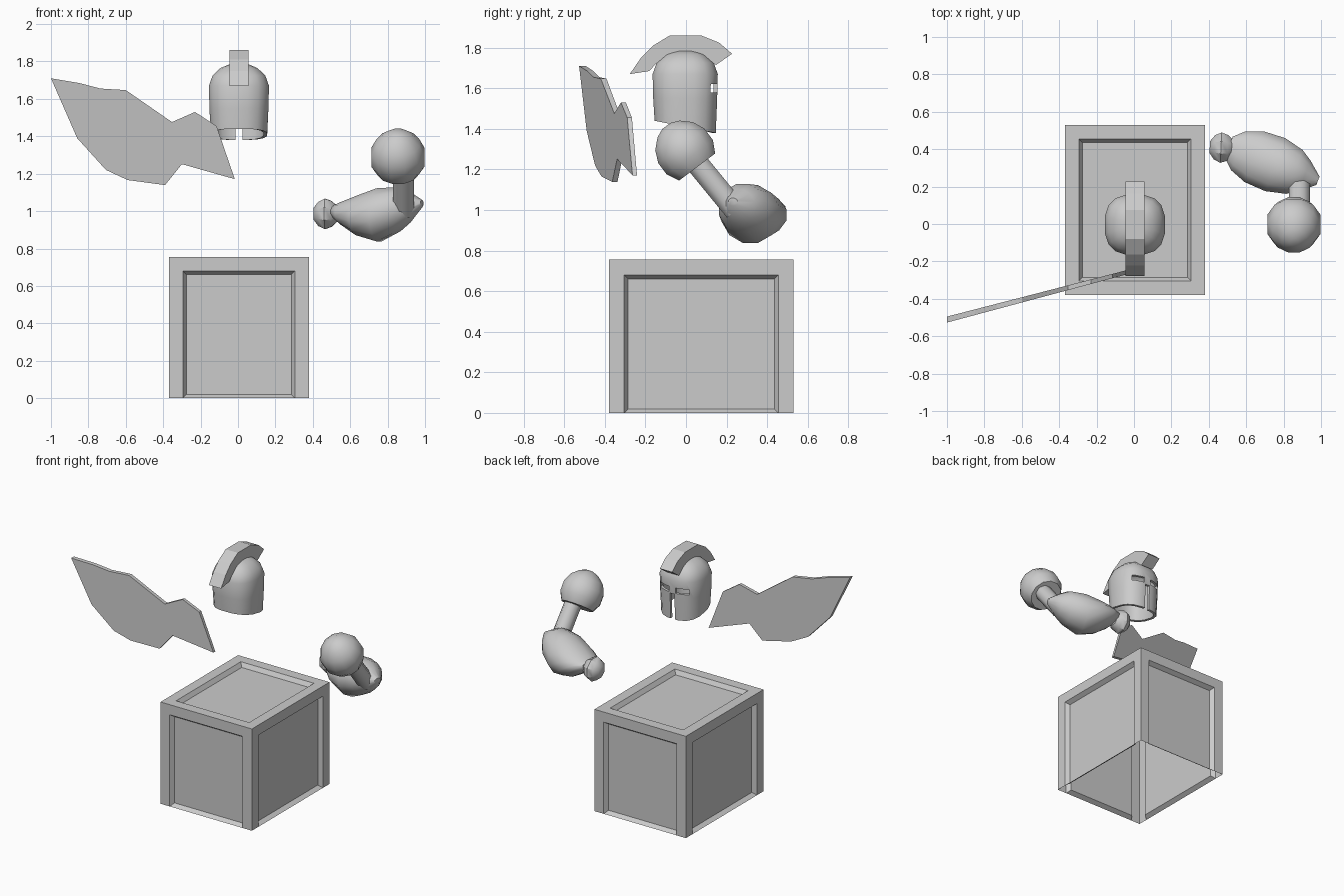
import bpy, bmesh, math
from mathutils import Vector as V

if "Cube" in bpy.data.objects:
    bpy.data.objects.remove(bpy.data.objects["Cube"])


def finish(name, bm, smooth=None):
    bmesh.ops.remove_doubles(bm, verts=bm.verts, dist=1e-5)
    bmesh.ops.recalc_face_normals(bm, faces=bm.faces)
    me = bpy.data.meshes.new(name)
    bm.to_mesh(me)
    bm.free()
    ob = bpy.data.objects.new(name, me)
    bpy.context.collection.objects.link(ob)
    bpy.ops.object.select_all(action='DESELECT')
    ob.select_set(True)
    bpy.context.view_layer.objects.active = ob
    if smooth:
        bpy.ops.object.shade_smooth_by_angle(angle=math.radians(smooth))
    return ob


def loft(bm, sections, n, power=2.0, cap_start=True, cap_end=True):
    """Skin rings given as (centre, u radius vector, v radius vector)."""
    rings = []
    for c, u, v in sections:
        ring = []
        for i in range(n):
            a = 2 * math.pi * (i + 0.5) / n
            k = [math.copysign(abs(t) ** (2 / power), t) for t in (math.cos(a), math.sin(a))]
            ring.append(bm.verts.new(V(c) + V(u) * k[0] + V(v) * k[1]))
        rings.append(ring)
    for a, b in zip(rings, rings[1:]):
        for i in range(n):
            j = (i + 1) % n
            bm.faces.new((a[i], a[j], b[j], b[i]))
    if cap_start:
        bm.faces.new(rings[0])
    if cap_end:
        bm.faces.new(rings[-1])
    return rings


def turned(name, base, axis, profile, n, smooth):
    """Solid of revolution: profile of (distance along axis, radius)."""
    d = V(axis).normalized()
    u = V((1, 0, 0)) if abs(d.x) < 0.6 else V((0, 0, 1))
    u = (u - d * u.dot(d)).normalized()
    v = d.cross(u)
    bm = bmesh.new()
    loft(bm, [(V(base) + d * t, u * r, v * r) for t, r in profile], n)
    return finish(name, bm, smooth)


def slab(name, front, back):
    """Plate between two matching outlines."""
    bm = bmesh.new()
    a = [bm.verts.new(p) for p in front]
    b = [bm.verts.new(p) for p in back]
    bm.faces.new(a)
    bm.faces.new(b)
    for i in range(len(a)):
        j = (i + 1) % len(a)
        bm.faces.new((a[i], a[j], b[j], b[i]))
    return finish(name, bm)


# Crate: open underneath, a sunken bevelled panel on the top and each side
X0, X1, Y0, Y1, H = -0.37, 0.38, -0.38, 0.53, 0.755
RIM, BEV, DEPTH = 0.075, 0.02, 0.03
bm = bmesh.new()


def sunken_panel(w0, w1, h0, h1, bottom_rim, place):
    def rect(m, mb, d):
        pts = ((w0 + m, h0 + mb), (w1 - m, h0 + mb), (w1 - m, h1 - m), (w0 + m, h1 - m))
        return [bm.verts.new(place(a, b, d)) for a, b in pts]
    loops = [rect(0, 0, 0), rect(RIM, bottom_rim, 0), rect(RIM + BEV, bottom_rim + BEV, DEPTH)]
    for k in range(2):
        for i in range(4):
            if k == 0 and i == 0 and bottom_rim == 0:
                continue
            j = (i + 1) % 4
            bm.faces.new((loops[k][i], loops[k][j], loops[k + 1][j], loops[k + 1][i]))
    bm.faces.new(loops[2])


sunken_panel(X0, X1, 0, H, 0, lambda a, b, d: (a, Y0 + d, b))
sunken_panel(X0, X1, 0, H, 0, lambda a, b, d: (a, Y1 - d, b))
sunken_panel(Y0, Y1, 0, H, 0, lambda a, b, d: (X0 + d, a, b))
sunken_panel(Y0, Y1, 0, H, 0, lambda a, b, d: (X1 - d, a, b))
sunken_panel(X0, X1, Y0, Y1, RIM, lambda a, b, d: (a, b, H - d))
finish("crate", bm)

# Helmet: thin domed shell, rim dipping towards the face (+y)
CX = 0.005
bm = bmesh.new()
dome = [(1.44, .153), (1.55, .16), (1.67, .163), (1.725, .143), (1.765, .1), (1.785, .05)]
rings = loft(bm, [((CX, -.004, z), (r, 0, 0), (0, r, 0)) for z, r in dome], 16, 2.6, cap_start=False)
for v in rings[0]:
    v.co.z -= (v.co.y + 0.155) * 0.2
helmet = finish("helmet", bm)
shell = helmet.modifiers.new("shell", 'SOLIDIFY')
shell.thickness, shell.offset = 0.02, -1
bpy.ops.object.modifier_apply(modifier="shell")

# Eye openings and mouth slit
for x, z, sx, sz in ((CX, 1.43, .036, .28), (CX - .072, 1.6, .09, .04), (CX + .072, 1.6, .09, .04)):
    bpy.ops.mesh.primitive_cube_add(size=1, location=(x, .16, z))
    cutter = bpy.context.object
    cutter.name = "opening_cutter"
    cutter.scale = (sx, .16, sz)
    cutter.hide_render = True
    bpy.context.view_layer.objects.active = helmet
    cut = helmet.modifiers.new("opening", 'BOOLEAN')
    cut.operation, cut.solver, cut.object = 'DIFFERENCE', 'EXACT', cutter
    bpy.ops.object.modifier_apply(modifier="opening")
    bpy.data.objects.remove(cutter)
bpy.ops.object.select_all(action='DESELECT')
helmet.select_set(True)
bpy.context.view_layer.objects.active = helmet
bpy.ops.object.shade_smooth_by_angle(angle=math.radians(40))

# Helmet crest
crest = [(-.277, 1.67), (-.222, 1.75), (-.163, 1.81), (-.08, 1.86), (.075, 1.86), (.163, 1.825),
         (.227, 1.77), (.148, 1.715), (.08, 1.765), (-.08, 1.765), (-.15, 1.72), (-.18, 1.685)]
slab("helmet_crest", [(CX - .05, y, z) for y, z in crest], [(CX + .05, y, z) for y, z in crest])

# Wing plate, swept backwards in plan
wing = [(-1, 1.71), (-.85, 1.685), (-.735, 1.655), (-.6, 1.647), (-.353, 1.476), (-.23, 1.53),
        (-.115, 1.455), (-.017, 1.171), (-.3, 1.251), (-.39, 1.139), (-.59, 1.166),
        (-.706, 1.22), (-.86, 1.39)]
slab("wing", [(x, -.527 + .268 * (x + 1), z) for x, z in wing],
     [(x, -.495 + .258 * (x + 1), z) for x, z in wing])

# Arm: shoulder cap, upper arm rod, forearm, fist
turned("shoulder", (.855, .055, 1.212), (0, -.6, .8),
       [(0, .115), (.06, .147), (.13, .147), (.19, .12), (.235, .07), (.253, .025)], 12, 45)
turned("upper_arm", (.885, .03, 1.26), (0, .63, -.77), [(0, .06), (.34, .06)], 8, 50)

# Forearm stations: distance from elbow, half width, centre height, half height
stations = [(-.025, .025, 1.04, .02), (.05, .09, 1.02, .085), (.11, .13, 1.01, .122), (.22, .157, .98, .147),
            (.34, .15, .976, .108), (.43, .115, .988, .062), (.485, .062, 1.0, .028)]
bm = bmesh.new()
loft(bm, [((.96 - .935 * s, .24 + .353 * s, z), (.353 * w, .935 * w, 0), (0, 0, h))
          for s, w, z, h in stations], 12)
finish("forearm", bm, 50)

turned("fist", (.53, .405, .985), (-1, .05, 0),
       [(0, .045), (.03, .075), (.065, .088), (.1, .07), (.125, .035)], 8, 40)
